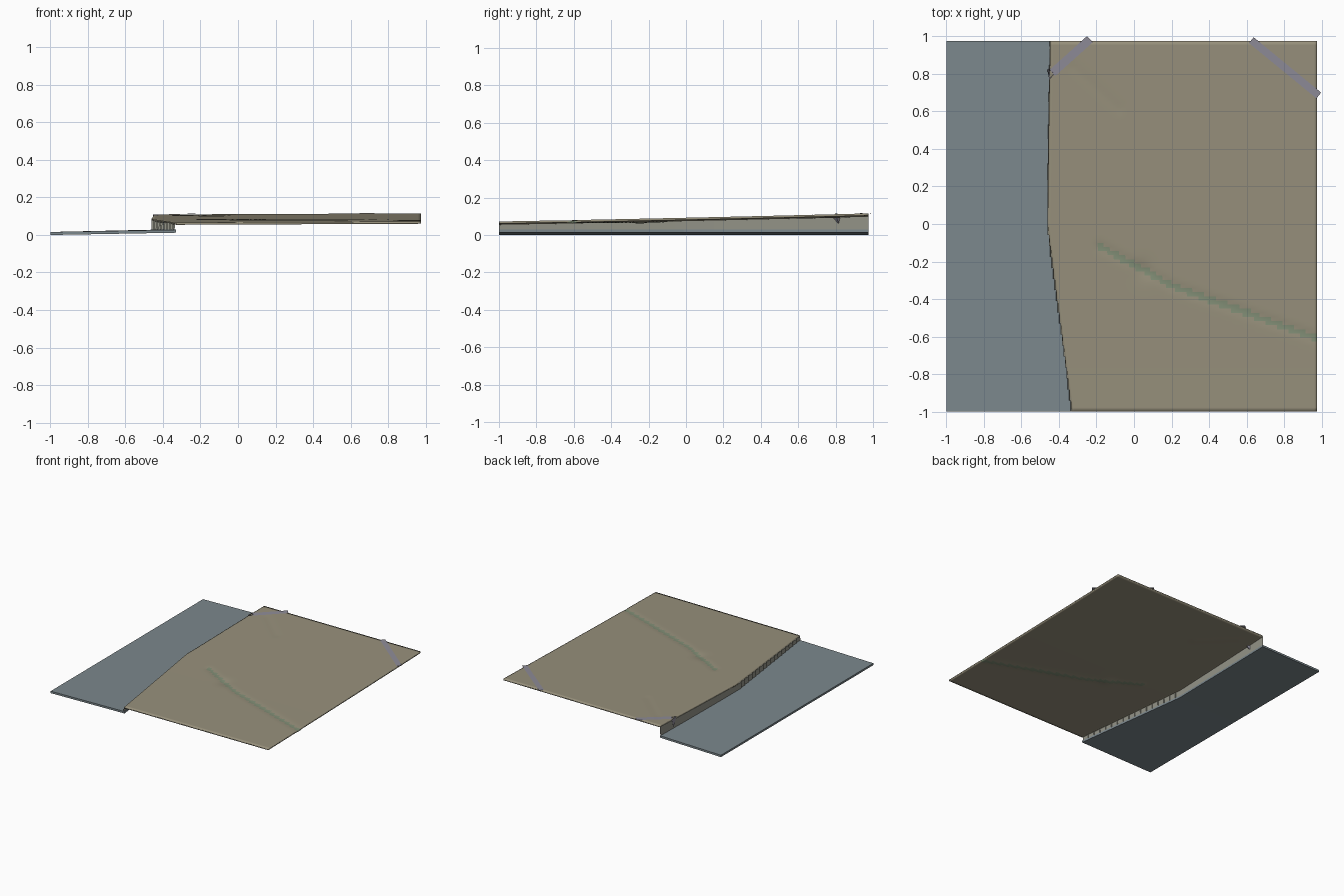
import bpy, math
from mathutils import Vector

if "Cube" in bpy.data.objects:
    bpy.data.objects.remove(bpy.data.objects["Cube"])


def material(name, rgb):
    m = bpy.data.materials.new(name)
    m.diffuse_color = (*rgb, 1)
    m.use_nodes = True
    m.node_tree.nodes["Principled BSDF"].inputs["Base Color"].default_value = m.diffuse_color
    return m


EARTH = material("earth", (0.31, 0.28, 0.20))
GRASS = material("grass", (0.22, 0.27, 0.18))
ROCK = material("rock", (0.30, 0.30, 0.25))
WATER = material("water", (0.20, 0.245, 0.265))
PATH = material("path", (0.27, 0.26, 0.31))
END = 0.975


def build(name, verts, faces, mats, thickness=0, smooth=False):
    me = bpy.data.meshes.new(name)
    me.from_pydata(verts, [], faces)
    for m in mats:
        me.materials.append(m)
    ob = bpy.data.objects.new(name, me)
    bpy.context.collection.objects.link(ob)
    if smooth:
        for p in me.polygons:
            p.use_smooth = True
    if thickness:
        s = ob.modifiers.new("thickness", "SOLIDIFY")
        s.thickness = thickness
        s.offset = -1
    return ob


def edge_x(y):
    """Cliff line in plan."""
    pts = [(-1, -0.33), (0, -0.462), (0.15, -0.458), (0.62, -0.452), (1.0, -0.445)]
    for (y0, x0), (y1, x1) in zip(pts, pts[1:]):
        if y <= y1:
            return x0 + (x1 - x0) * (y - y0) / (y1 - y0)
    return pts[-1][1]


# Ditches: start, bend(s), end, and depth
DITCHES = [([(-0.18, -0.12), (0.06, -0.25), (0.2, -0.33), (0.98, -0.61)], 0.005),
           ([(-0.33, 0.84), (-0.08, 0.61)], 0.002)]


def line_distance(x, y, pts):
    best = 9
    p = Vector((x, y))
    for a, b in zip(pts, pts[1:]):
        a, b = Vector(a), Vector(b)
        t = max(0, min(1, (p - a).dot(b - a) / (b - a).length_squared))
        best = min(best, (p - a - t * (b - a)).length)
    return best


def ground_z(x, y):
    v = (y + 1) / 2
    z = 0.066 + 0.036 * v + 0.008 * v * v + 0.006 * (x + 0.4) / 1.4
    for pts, depth in DITCHES:
        z -= depth * math.exp(-(line_distance(x, y, pts) / 0.022) ** 2)
    return z - 0.006 * math.exp(-((x - 0.05) ** 2 + (y + 0.25) ** 2) / 0.003)


# Plateau: fitted grid from the cliff line to the far edge
N = 90
verts = []
for j in range(N + 1):
    y = -1 + (END + 1) * j / N
    for i in range(N + 1):
        x = edge_x(y) + (END - edge_x(y)) * i / N
        verts.append((x, y, ground_z(x, y)))
faces = [(j * (N + 1) + i, j * (N + 1) + i + 1, (j + 1) * (N + 1) + i + 1, (j + 1) * (N + 1) + i)
         for j in range(N) for i in range(N)]
plateau = build("plateau", verts, faces, [EARTH, GRASS], 0.012)
for p in plateau.data.polygons:
    if line_distance(p.center.x, p.center.y, DITCHES[0][0]) < 0.016:
        p.material_index = 1
bpy.context.view_layer.objects.active = plateau
plateau.select_set(True)
bpy.ops.object.shade_smooth_by_angle(angle=math.radians(40))
plateau.select_set(False)

# Cliff wall: stepped along the slanted front half, straight behind
line = []
for k in range(17):
    y0, y1 = -1 + k / 17, -1 + (k + 1) / 17
    xm = edge_x((y0 + y1) / 2)
    line += [(xm, y0), (xm, y1)]
line += [(edge_x(y), y) for y in (0.15, 0.62, END)]
verts, faces = [], []
for x, y in line:
    z = ground_z(x, y) - 0.001
    verts += [(x - 0.004, y, 0.026), (x - 0.002, y, z - 0.008), (x + 0.005, y, z)]
for k in range(len(line) - 1):
    a, b = 3 * k, 3 * k + 3
    faces += [(a, a + 1, b + 1, b), (a + 1, a + 2, b + 2, b + 1)]
build("cliff_wall", verts, faces, [ROCK])

# Water: thin slab tilted towards the shore
verts, faces = [], []
for k in range(21):
    y = -1 + (END + 1) * k / 20
    verts += [(-1, y, 0.016), (edge_x(y), y, 0.028)]
faces = [(2 * k, 2 * k + 1, 2 * k + 3, 2 * k + 2) for k in range(20)]
build("water", verts, faces, [WATER], 0.016)


# Paths: narrow ribbons laid over the plateau corners
def ribbon(name, a, b, width, steps=10):
    a, b = Vector(a), Vector(b)
    side = (b - a).normalized().orthogonal() * width / 2
    vs = []
    for k in range(steps + 1):
        c = a.lerp(b, k / steps)
        for p in (c - side, c + side):
            vs.append((p.x, p.y, ground_z(p.x, p.y) + 0.003))
    fs = [(2 * k, 2 * k + 2, 2 * k + 3, 2 * k + 1) for k in range(steps)]
    if vs[0][0] > 0:
        fs = [f for f in fs]
    return build(name, vs, fs, [PATH])


ribbon("path_left", (-0.435, 0.805), (-0.235, 0.985), 0.045)
ribbon("path_right", (0.625, 0.98), (0.985, 0.685), 0.04)

# Outlet: folded tip where the left path drops over the cliff
build("path_outlet", [(-0.452, 0.77, 0.108), (-0.452, 0.83, 0.108), (-0.462, 0.822, 0.04),
                      (-0.425, 0.80, 0.109)],
      [(0, 2, 1), (0, 3, 2), (1, 2, 3)], [PATH])
